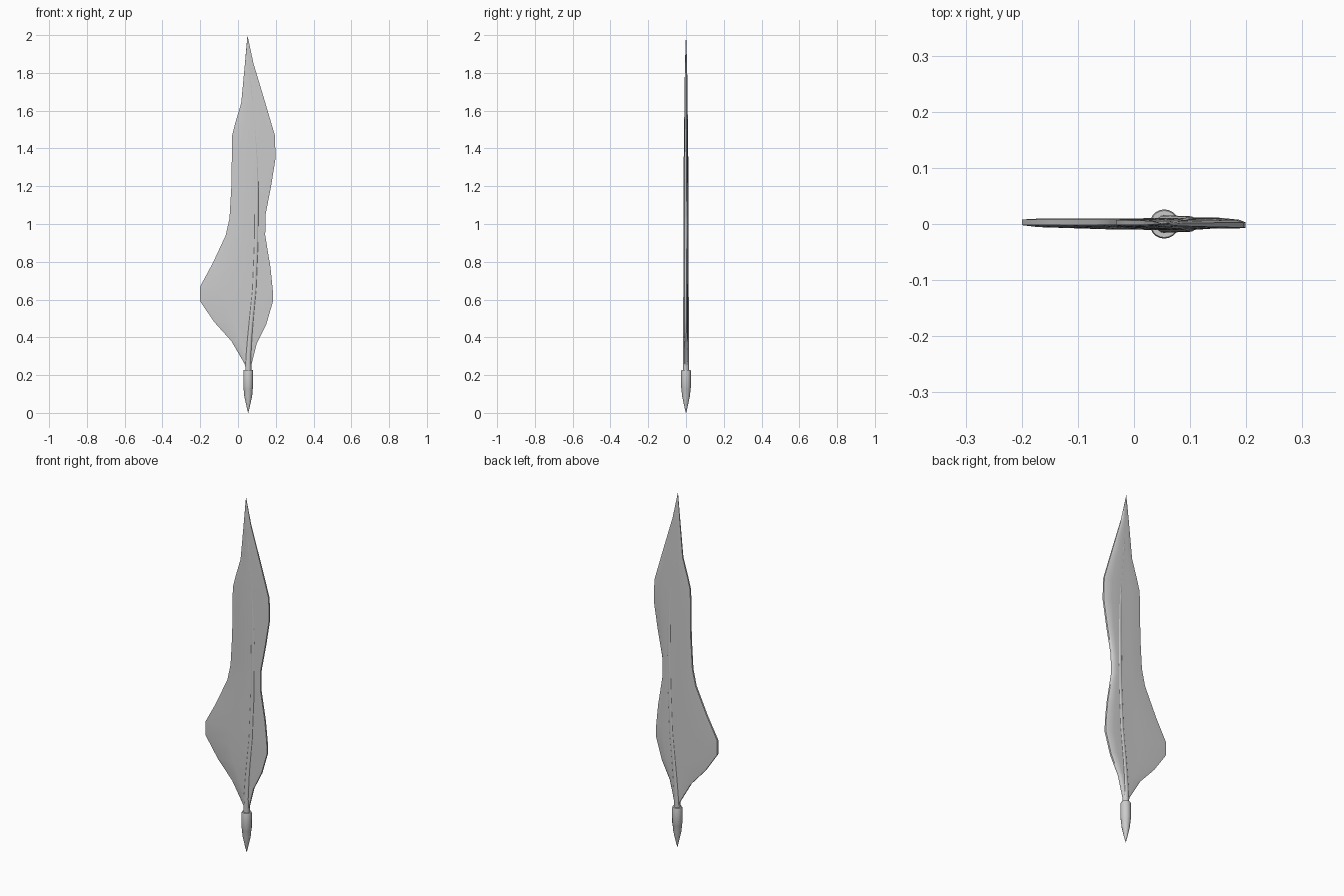
import bpy, bmesh, math

if "Cube" in bpy.data.objects:
    bpy.data.objects.remove(bpy.data.objects["Cube"])


def loft(name, rings, angle=35):
    """Skin a list of equal-length closed rings and cap both ends."""
    bm = bmesh.new()
    vr = [[bm.verts.new(p) for p in r] for r in rings]
    n = len(rings[0])
    for a, b in zip(vr, vr[1:]):
        for i in range(n):
            j = (i + 1) % n
            bm.faces.new((a[i], a[j], b[j], b[i]))
    bm.faces.new(vr[0][::-1])
    bm.faces.new(vr[-1])
    bmesh.ops.remove_doubles(bm, verts=bm.verts, dist=1e-5)
    bmesh.ops.recalc_face_normals(bm, faces=bm.faces)
    me = bpy.data.meshes.new(name)
    bm.to_mesh(me)
    bm.free()
    ob = bpy.data.objects.new(name, me)
    bpy.context.collection.objects.link(ob)
    bpy.ops.object.select_all(action='DESELECT')
    ob.select_set(True)
    bpy.context.view_layer.objects.active = ob
    bpy.ops.object.shade_smooth_by_angle(angle=math.radians(angle))
    return ob


def lerp(table, z):
    """Piecewise linear lookup in (z, value) pairs."""
    if z <= table[0][0]:
        return table[0][1]
    for (z0, v0), (z1, v1) in zip(table, table[1:]):
        if z <= z1:
            return v0 + (v1 - v0) * (z - z0) / (z1 - z0)
    return table[-1][1]


def circle(x, z, r, n=20):
    return [(x + r * math.cos(2 * math.pi * i / n),
             r * math.sin(2 * math.pi * i / n), z) for i in range(n)]


# Outline of the vane and the line of its shaft
left = [(0.22, 0.044), (0.26, 0.035), (0.38, -0.035), (0.48, -0.125),
        (0.59, -0.2), (0.67, -0.2), (0.79, -0.135), (0.94, -0.065),
        (1.03, -0.045), (1.2, -0.035), (1.47, -0.031), (1.54, -0.013),
        (1.64, 0.017), (1.82, 0.034), (2.0, 0.05)]
right = [(0.22, 0.064), (0.25, 0.07), (0.37, 0.1), (0.47, 0.15),
         (0.59, 0.185), (0.65, 0.184), (0.77, 0.172), (0.94, 0.144),
         (1.05, 0.146), (1.2, 0.175), (1.35, 0.199), (1.47, 0.195),
         (1.65, 0.142), (1.85, 0.082), (2.0, 0.05)]
shaft = [(0.2, 0.054), (0.3, 0.055), (0.4, 0.062), (0.5, 0.071),
         (0.65, 0.086), (0.9, 0.096), (1.2, 0.099), (1.34, 0.097),
         (1.5, 0.088), (1.7, 0.07), (1.85, 0.058), (2.0, 0.05)]
shaft_r = [(0.2, 0.016), (0.6, 0.0145), (1.25, 0.014), (1.42, 0.0105),
           (1.55, 0.0095), (1.8, 0.007), (2.0, 0.0005)]
scale = [(0.22, 0.8), (0.5, 1.0), (1.3, 1.0), (1.6, 0.8), (1.9, 0.45), (2.0, 0.02)]

# Vane: thin lens section, thickest at the shaft, with blunt edges
rings = []
for z in sorted({p[0] for p in left + right}):
    l, r, c, s = (lerp(t, z) for t in (left, right, shaft, scale))
    top = [(l, 0.003, 0.005), (l + 0.1 * (c - l), 0.002, 0.0075),
           (l + 0.55 * (c - l), 0, 0.0095), (c, 0, 0.011),
           (c + 0.55 * (r - c), 0.002, 0.0095),
           (c + 0.88 * (r - c), 0, 0.008), (r, -0.002, 0.005)]
    rings.append([(x, (y - h) * s, z) for x, y, h in top] +
                 [(x, (y + h) * s, z) for x, y, h in reversed(top)])
loft("feather_vane", rings, 50)

# Shaft running up the vane
loft("feather_shaft", [circle(p[1], p[0], lerp(shaft_r, p[0]), 16) for p in shaft])

# Pen grip and pointed nib
grip = [(0.0, 0.0005), (0.03, 0.008), (0.09, 0.021), (0.13, 0.0245),
        (0.135, 0.026), (0.222, 0.026), (0.228, 0.024), (0.228, 0.012)]
loft("grip_and_nib", [circle(0.054, z, r) for z, r in grip], 30)
